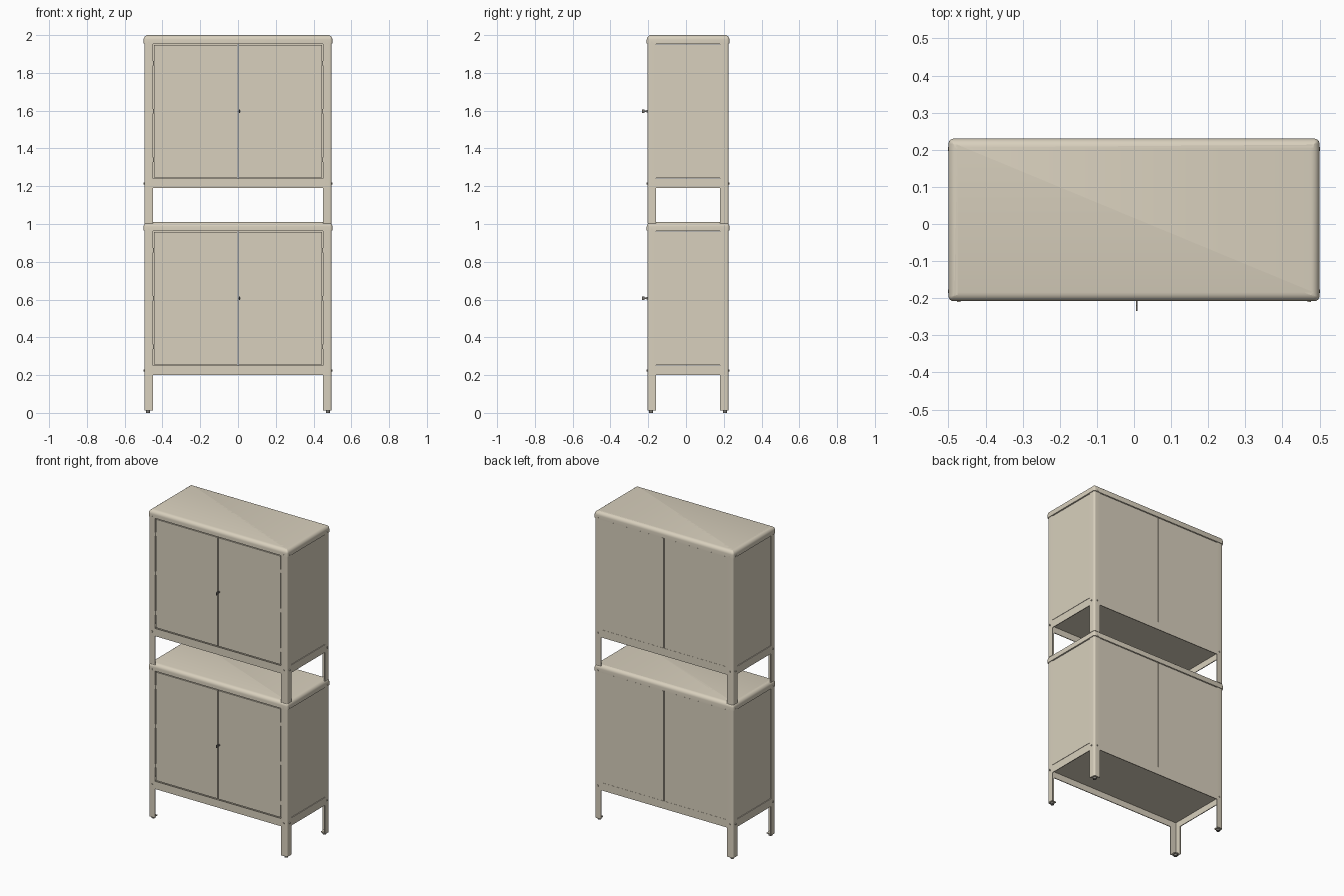
import bpy, bmesh, math
from mathutils import Matrix, Vector

if "Cube" in bpy.data.objects:
    bpy.data.objects.remove(bpy.data.objects["Cube"], do_unlink=True)


def material(name, color):
    m = bpy.data.materials.new(name)
    m.use_nodes = True
    m.diffuse_color = color
    m.node_tree.nodes["Principled BSDF"].inputs["Base Color"].default_value = color
    return m


BEIGE = material("beige_enamel", (0.69, 0.63, 0.51, 1))
GREY = material("dark_metal", (0.2, 0.19, 0.17, 1))

# Cabinet outline
HALF = 0.496
FRONT, BACK = -0.205, 0.226
MID = (FRONT + BACK) / 2
FLANGE, SHEET = 0.045, 0.005
RAIL_LOW, RAIL_TOP = 0.2, 0.25
INNER = HALF - FLANGE


def finish(name, bm, mat=BEIGE):
    bmesh.ops.recalc_face_normals(bm, faces=bm.faces[:])
    me = bpy.data.meshes.new(name)
    bm.to_mesh(me)
    bm.free()
    me.materials.append(mat)
    me.polygons.foreach_set("use_smooth", [True] * len(me.polygons))
    me.set_sharp_from_angle(angle=math.radians(35))
    ob = bpy.data.objects.new(name, me)
    bpy.context.collection.objects.link(ob)
    return ob


def box(name, x, y, z, mat=BEIGE):
    """Box from (low, high) ranges on each axis."""
    bm = bmesh.new()
    bmesh.ops.create_cube(bm, size=1)
    for v in bm.verts:
        v.co = Vector([(r[0] + r[1]) / 2 + c * (r[1] - r[0])
                       for r, c in zip((x, y, z), v.co)])
    return finish(name, bm, mat)


def disc(name, centre, radius, depth, axis="Z", mat=BEIGE):
    turn = {"X": Matrix.Rotation(math.pi / 2, 4, "Y"),
            "Y": Matrix.Rotation(math.pi / 2, 4, "X"), "Z": Matrix()}[axis]
    bm = bmesh.new()
    bmesh.ops.create_cone(bm, cap_ends=True, segments=12, radius1=radius, radius2=radius,
                          depth=depth, matrix=Matrix.Translation(centre) @ turn)
    return finish(name, bm, mat)


def corner_post(name, sx, sy, low, high):
    """Folded angle post with a rounded outer corner."""
    r = 0.012
    arc = [math.pi / 2 * i / 6 for i in range(7)]
    pts = [(-FLANGE, 0)] + [(-r + r * math.sin(a), -r + r * math.cos(a)) for a in arc]
    pts += [(0, -FLANGE), (-SHEET, -FLANGE), (-SHEET, -SHEET), (-FLANGE, -SHEET)]
    edge = BACK if sy > 0 else FRONT
    bm = bmesh.new()
    face = bm.faces.new([bm.verts.new((sx * (HALF + px), edge + sy * py, low))
                         for px, py in pts])
    out = bmesh.ops.extrude_face_region(bm, geom=[face])["geom"]
    for v in out:
        if isinstance(v, bmesh.types.BMVert):
            v.co.z = high
    return finish(name, bm)


def top_shell(name, z):
    """Cap with softly rounded upper edges and tight corners."""
    ob = box(name, (-0.5, 0.5), (FRONT - 0.003, BACK + 0.004), (z - 0.045, z))
    bm = bmesh.new()
    bm.from_mesh(ob.data)
    upright = [e for e in bm.edges if abs(e.verts[0].co.z - e.verts[1].co.z) > 0.01]
    bmesh.ops.bevel(bm, geom=upright, offset=0.014, segments=4, profile=0.5, affect="EDGES")
    rim = [e for e in bm.edges if all(v.co.z > z - 0.001 for v in e.verts)]
    bmesh.ops.bevel(bm, geom=rim, offset=0.024, segments=6, profile=0.5, affect="EDGES",
                    clamp_overlap=False)
    bmesh.ops.remove_doubles(bm, verts=bm.verts[:], dist=0.0005)
    bm.to_mesh(ob.data)
    bm.free()
    ob.data.polygons.foreach_set("use_smooth", [True] * len(ob.data.polygons))
    ob.data.set_sharp_from_angle(angle=math.radians(40))


def cabinet(label, base):
    def z(low, high):
        return (base + low, base + high)

    top_shell(label + "_top", base + 1.01)
    # Floor, recessed above the lower rails
    box(label + "_floor", (-HALF + SHEET, HALF - SHEET),
        (FRONT + SHEET, BACK - SHEET), z(0.24, 0.246))

    # Legs, feet and bolts
    for sx, side in ((-1, "right"), (1, "left")):
        for sy, end in ((-1, "front"), (1, "back")):
            tag = f"{label}_{end}_{side}"
            edge = BACK if sy > 0 else FRONT
            corner_post(tag + "_leg", sx, sy, base + 0.012, base + 0.975)
            box(tag + "_foot_plate", sorted((sx * (HALF - 0.006), sx * (HALF - 0.036))),
                sorted((edge - sy * 0.006, edge - sy * 0.036)), z(0.012, 0.018))
            disc(tag + "_foot", (sx * (HALF - 0.02), edge - sy * 0.02, base + 0.007),
                 0.011, 0.014, mat=GREY)
            for h in (0.225, 0.972):
                disc(tag + "_side_bolt", (sx * (HALF + 0.001), edge - sy * 0.024, base + h),
                     0.005, 0.008, "X")
                disc(tag + "_face_bolt", (sx * (HALF - 0.024), edge + sy * 0.001, base + h),
                     0.005, 0.008, "Y")

    # Rails between the legs
    for low, high, tag in ((RAIL_LOW, RAIL_TOP, "lower"), (0.964, 0.98, "upper")):
        for y, end in ((FRONT, "front"), (BACK - SHEET, "back")):
            box(f"{label}_{tag}_{end}_rail", (-INNER, INNER), (y, y + SHEET), z(low, high))
        for x, side in ((-HALF, "right"), (HALF - SHEET, "left")):
            box(f"{label}_{tag}_{side}_rail", (x, x + SHEET),
                (FRONT + FLANGE, BACK - FLANGE), z(low, high))

    # Doors, side panels and the split back panel
    for s, side in ((-1, "right"), (1, "left")):
        box(f"{label}_{side}_door", sorted((s * 0.003, s * (INNER - 0.005))),
            (FRONT + 0.001, FRONT + 0.014), z(0.256, 0.958))
        box(f"{label}_{side}_panel", sorted((s * (HALF - 0.001), s * (HALF - 0.007))),
            (FRONT + FLANGE, BACK - FLANGE), z(0.253, 0.961))
        box(f"{label}_{side}_back_panel", sorted((s * 0.002, s * INNER)),
            (BACK - 0.007, BACK - 0.001), z(0.25, 0.962))
        for h in (0.35, 0.607, 0.86):
            disc(f"{label}_{side}_hinge", (s * (INNER - 0.002), FRONT + 0.005, base + h),
                 0.004, 0.024)

    # Lock with key
    disc(label + "_lock", (0.008, FRONT, base + 0.607), 0.007, 0.006, "Y", GREY)
    box(label + "_key_stem", (0.006, 0.01), (FRONT - 0.02, FRONT), z(0.604, 0.61), GREY)
    box(label + "_key_bow", (0.006, 0.01), (FRONT - 0.029, FRONT - 0.014), z(0.598, 0.616), GREY)


cabinet("lower", 0.0)
cabinet("upper", 0.99)
